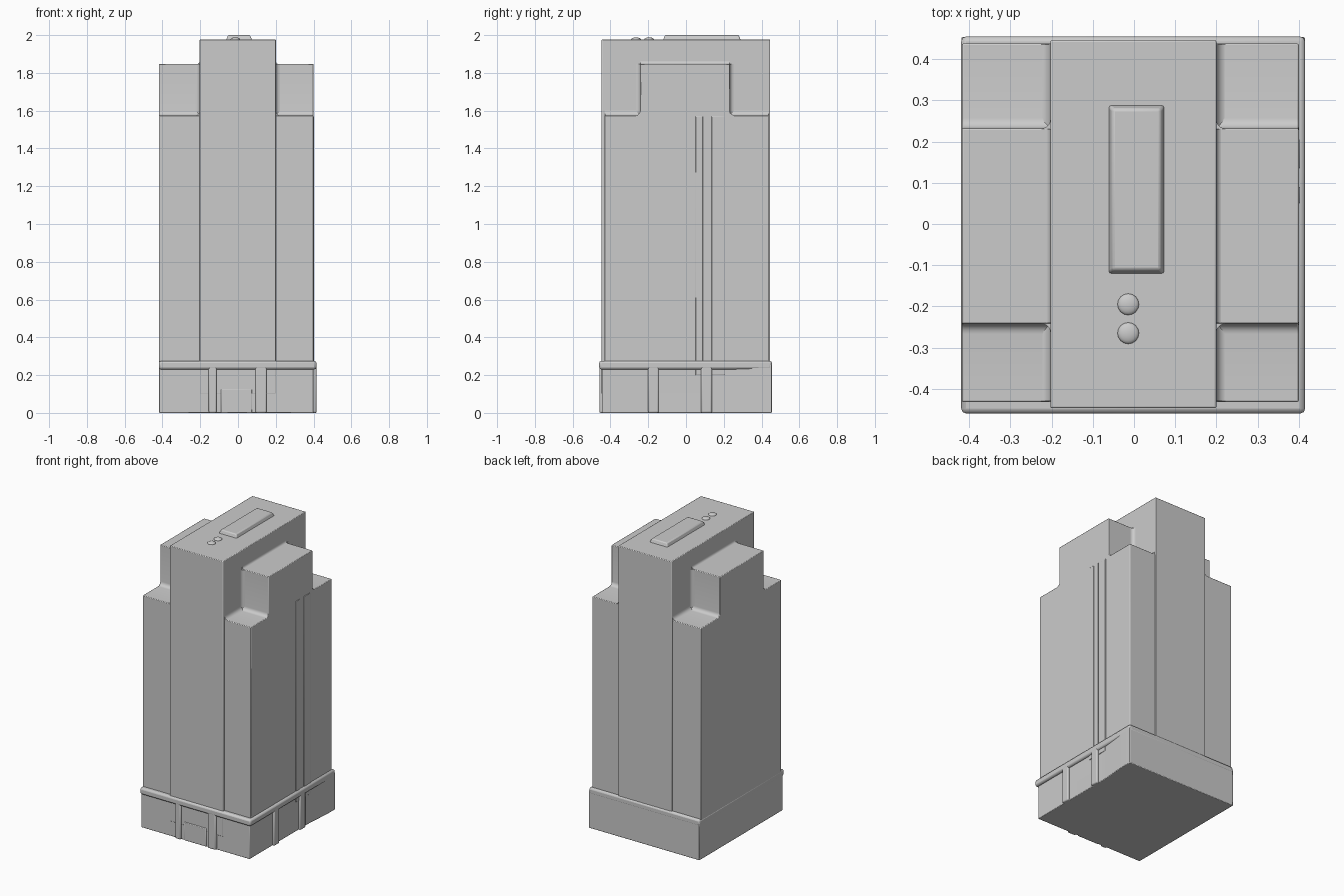
import bpy, bmesh, math
from mathutils import Vector

if "Cube" in bpy.data.objects:
    bpy.data.objects.remove(bpy.data.objects["Cube"])


def finish(obj, bevel=0.0, segments=2):
    if bevel:
        mod = obj.modifiers.new("soft_edges", "BEVEL")
        mod.width = bevel
        mod.segments = segments
        mod.limit_method = "ANGLE"
        mod.angle_limit = math.radians(50)
    bpy.ops.object.select_all(action="DESELECT")
    obj.select_set(True)
    bpy.context.view_layer.objects.active = obj
    bpy.ops.object.shade_smooth_by_angle(angle=math.radians(35))
    return obj


def prism(name, points, axis, lo, hi, bevel=0.0):
    """Extrude a closed 2D profile along axis; x takes (y,z), y takes (x,z), z takes (x,y)."""
    def place(a, b, c):
        return {"x": (c, a, b), "y": (a, c, b), "z": (a, b, c)}[axis]
    bm = bmesh.new()
    face = bm.faces.new([bm.verts.new(place(a, b, lo)) for a, b in points])
    res = bmesh.ops.extrude_face_region(bm, geom=[face])
    verts = [v for v in res["geom"] if isinstance(v, bmesh.types.BMVert)]
    bmesh.ops.translate(bm, verts=verts, vec=Vector(place(0, 0, hi - lo)))
    bmesh.ops.recalc_face_normals(bm, faces=bm.faces)
    mesh = bpy.data.meshes.new(name)
    bm.to_mesh(mesh)
    bm.free()
    obj = bpy.data.objects.new(name, mesh)
    bpy.context.collection.objects.link(obj)
    return finish(obj, bevel)


def box(name, x, y, z, bevel=0.0):
    return prism(name, [(x[0], y[0]), (x[1], y[0]), (x[1], y[1]), (x[0], y[1])],
                 "z", z[0], z[1], bevel)


def cove(cx, cz, r, sx, n=5):
    """Points of a concave quarter arc around (cx, cz), from its foot up to the wall."""
    return [(cx + sx * r * math.sin(t), cz - r * math.cos(t))
            for t in [i * math.pi / 2 / n for i in range(n + 1)]]


# Side wings: stepped silhouette with coved inner corners
r = 0.025
left_arc = cove(-0.242 - r, 1.575 + r, r, 1)
right_arc = cove(0.232 + r, 1.575 + r, r, -1)
profile = ([(-0.432, 0.1), (-0.432, 1.575)] + left_arc
           + [(-0.242, 1.848), (0.232, 1.848)] + right_arc[::-1]
           + [(0.438, 1.575), (0.438, 0.1)])
prism("stepped_wings", profile, "x", -0.418, 0.400, 0.004)

# Tall central slab running front to back
box("central_slab", (-0.203, 0.2), (-0.447, 0.446), (0.1, 1.977), 0.004)

# Coves where the wing roofs meet the slab
for side, edge in (("left", -0.203), ("right", 0.2)):
    s = -1 if edge < 0 else 1
    for part, y0, y1, z in (("front", -0.43, -0.24, 1.574), ("middle", -0.24, 0.23, 1.847),
                            ("back", 0.23, 0.436, 1.574)):
        rad = 0.016 if part == "middle" else 0.026
        pts = cove(edge + s * rad, z + rad, rad, -s)
        prism(f"{side}_{part}_cove", pts + [(edge - s * 0.01, z + rad),
              (edge - s * 0.01, z - 0.005), (edge + s * rad, z - 0.005)], "y", y0, y1)
    # Upright coves between the raised middle and the slab
    for part, y, d in (("front", -0.242, -1), ("back", 0.232, 1)):
        rad = 0.022
        pts = [(edge + s * rad - s * rad * math.sin(t), y + d * rad - d * rad * math.cos(t))
               for t in [i * math.pi / 10 for i in range(6)]]
        prism(f"{side}_{part}_upright_cove", pts + [(edge - s * 0.01, y + d * rad),
              (edge - s * 0.01, y - d * 0.01), (edge + s * rad, y - d * 0.01)],
              "z", 1.57, 1.846)

# Shallow upright ribs on the right wall
for i, (y0, y1) in enumerate(((0.05, 0.09), (0.135, 0.205))):
    box(f"right_wall_rib_{i + 1}", (0.39, 0.4035), (y0, y1), (0.2, 1.57), 0.003)

# Ground floor core; the back is a plain plinth, right side fades flush at the rear
prism("ground_floor", [(-0.419, -0.446), (0.4, -0.446), (0.4, 0.14), (0.402, 0.22),
                       (0.414, 0.36), (0.415, 0.454), (-0.419, 0.454)], "z", 0, 0.255, 0.004)

# Ledge above the ground floor, flush on the left
box("ledge", (-0.4195, 0.4155), (-0.46, 0.455), (0.23, 0.275), 0.012)

# Front and right columns with the entrance between them
for i, (a, b) in enumerate(((-0.155, -0.113), (0.092, 0.152))):
    box(f"front_column_{i + 1}", (a, b), (-0.459, -0.43), (0, 0.25), 0.007)
for i, (a, b) in enumerate(((-0.2, -0.145), (0.08, 0.137))):
    box(f"right_column_{i + 1}", (0.38, 0.415), (a, b), (0, 0.25), 0.007)
box("entrance", (-0.09, 0.075), (-0.4505, -0.43), (0, 0.125), 0.004)

# Roof unit with sloping sides
bm = bmesh.new()
bmesh.ops.create_cube(bm, size=1)
for v in bm.verts:
    k = 0.012 if v.co.z > 0 else 0
    v.co = (0.006 + math.copysign(0.07 - k, v.co.x),
            0.084 + math.copysign(0.207 - k, v.co.y), 2.0 if k else 1.97)
mesh = bpy.data.meshes.new("roof_unit")
bm.to_mesh(mesh)
bm.free()
unit = bpy.data.objects.new("roof_unit", mesh)
bpy.context.collection.objects.link(unit)
finish(unit, 0.006)

# Two small roof vents
for i, y in enumerate((-0.195, -0.265)):
    bpy.ops.mesh.primitive_uv_sphere_add(segments=16, ring_count=8, radius=1,
                                         location=(-0.014, y, 1.977))
    vent = bpy.context.object
    vent.name = f"roof_vent_{i + 1}"
    vent.scale = (0.026, 0.026, 0.011)
    finish(vent)
